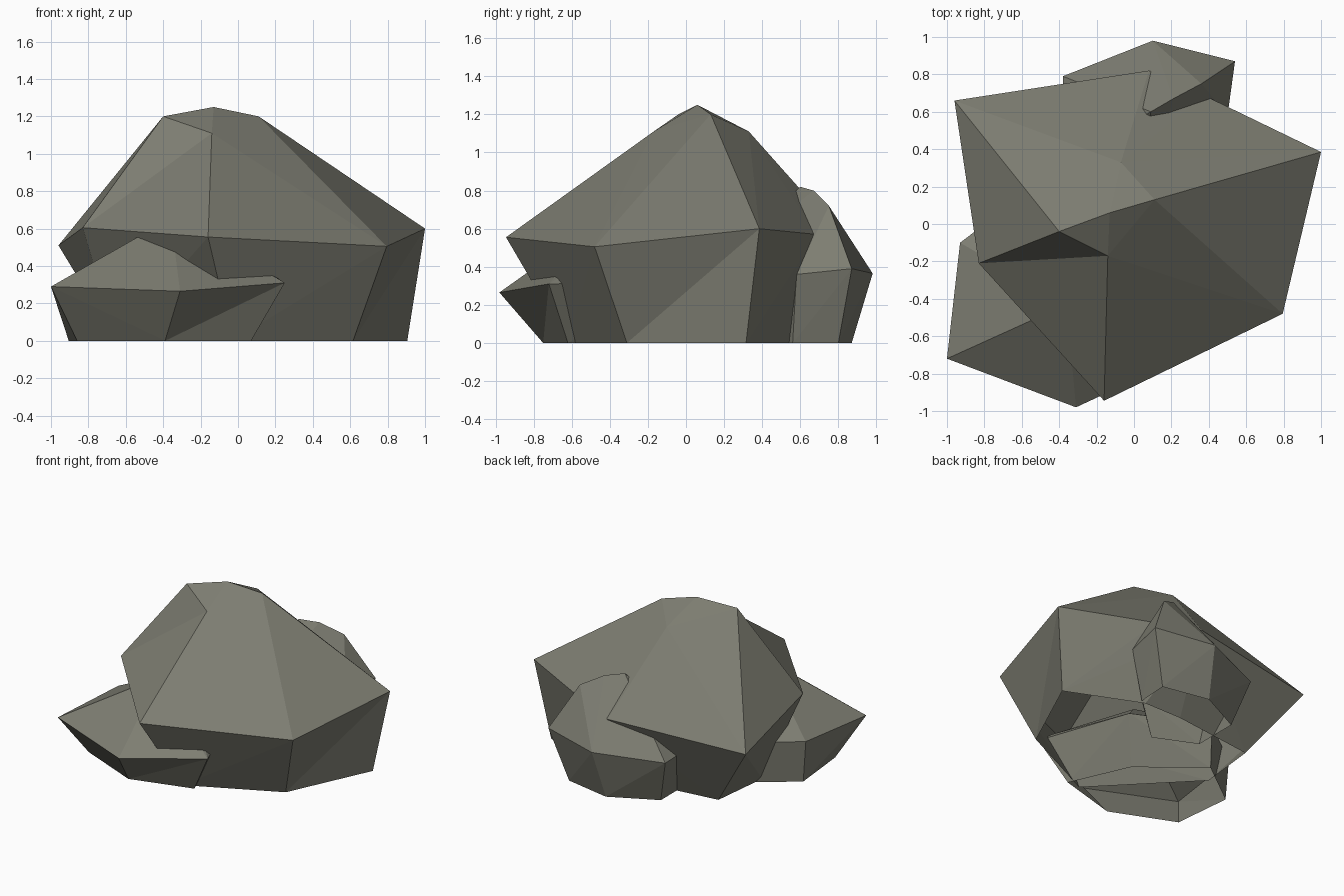
import bpy
import bmesh

if "Cube" in bpy.data.objects:
    bpy.data.objects.remove(bpy.data.objects["Cube"])

stone = bpy.data.materials.new("grey_stone")
stone.diffuse_color = (0.205, 0.205, 0.167, 1)
stone.use_nodes = True
stone.node_tree.nodes["Principled BSDF"].inputs["Base Color"].default_value = stone.diffuse_color


def rock(name, points, creases=()):
    """Open-bottomed faceted boulder: hull of a few corners, with the edges
    between the given corner pairs turned to make shallow creases."""
    bm = bmesh.new()
    vs = [bm.verts.new(p) for p in points]
    bmesh.ops.convex_hull(bm, input=vs)
    for a, b in creases:
        e = bm.edges.get((vs[a], vs[b]))
        if e and len(e.link_faces) == 2:
            bmesh.utils.edge_rotate(e)
    bmesh.ops.recalc_face_normals(bm, faces=bm.faces[:])
    # open underside
    base = [f for f in bm.faces if all(v.co.z < 0.001 for v in f.verts)]
    bmesh.ops.delete(bm, geom=base, context='FACES')
    loose = [v for v in bm.verts if not v.link_faces]
    bmesh.ops.delete(bm, geom=loose, context='VERTS')
    me = bpy.data.meshes.new(name)
    bm.to_mesh(me)
    bm.free()
    me.materials.append(stone)
    ob = bpy.data.objects.new(name, me)
    bpy.context.collection.objects.link(ob)
    return ob


# Large boulder: narrow base, wide belt, small crown
rock("main_boulder", [
    (-.03, -.62, 0), (.615, -.31, 0), (.905, .315, 0), (.36, .55, 0),
    (.05, .55, 0), (-.60, .47, 0), (-.65, .02, 0),
    (-.16, -.945, .555), (.795, -.48, .505), (1.0, .385, .60),
    (.38, .685, .57), (.08, .82, .56), (-.96, .66, .51), (-.83, -.21, .605),
    (-.40, -.04, 1.20), (-.13, .06, 1.25), (.11, .13, 1.20),
    (-.14, -.17, 1.11), (-.07, .33, 1.11),
], creases=[(14, 7), (8, 2)])

# Low flat rock at the front left
rock("front_rock", [
    (-.39, -.75, 0), (.07, -.62, 0), (-.125, -.18, 0), (-.55, .16, 0),
    (-.905, -.105, 0), (-.86, -.55, 0),
    (-.31, -.98, .265), (.25, -.72, .31), (0, -.05, .32), (-.52, .21, .31),
    (-.93, -.10, .31), (-1.0, -.72, .29),
    (.18, -.65, .355), (-.36, -.43, .655),
], creases=[(6, 1)])

# Small upright rock at the back
rock("back_rock", [
    (-.28, .70, 0), (.06, .87, 0), (.416, .80, 0), (.40, .56, 0),
    (.03, .22, 0), (-.28, .36, 0),
    (-.38, .79, .34), (.10, .98, .365), (.54, .87, .39), (.50, .58, .36),
    (.03, .12, .37), (-.39, .33, .36),
    (.09, .60, .82), (.21, .67, .80), (.36, .75, .72),
])
